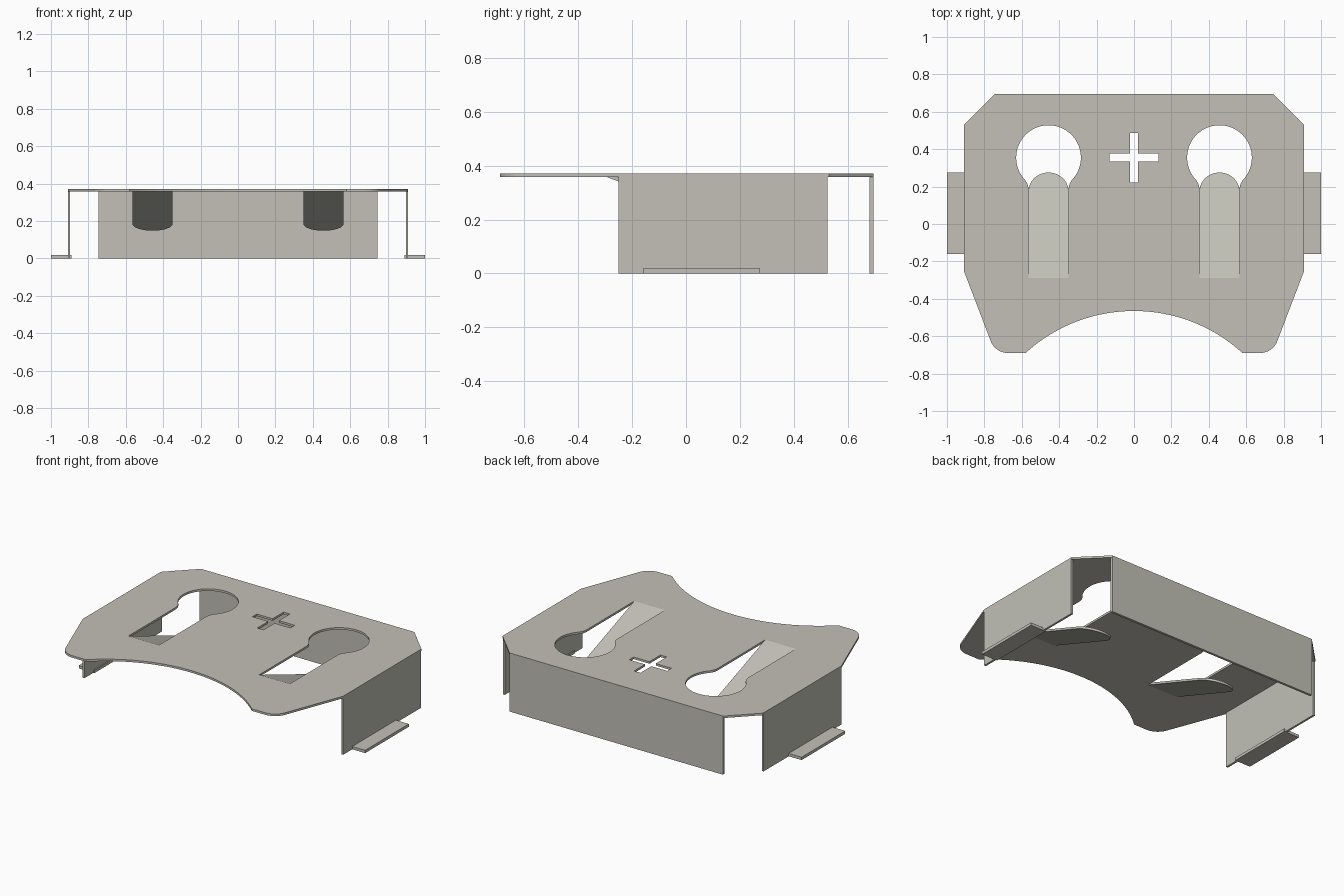
import bpy, bmesh
from math import sin, cos, pi, atan2, asin, radians

cube = bpy.data.objects.get("Cube")
if cube:
    bpy.data.objects.remove(cube, do_unlink=True)

H, T = 0.37, 0.013          # overall height, sheet thickness
SLOT_X, HOLE_Y, HOLE_R, SLOT_R, SLOT_END = 0.457, 0.355, 0.173, 0.107, -0.29

metal = bpy.data.materials.new("warm grey sheet metal")
metal.use_nodes = True
color = (0.54, 0.53, 0.47, 1)
metal.diffuse_color = color
metal.node_tree.nodes["Principled BSDF"].inputs["Base Color"].default_value = color


def arc(cx, cy, r, a0, a1, n):
    return [(cx + r * cos(a0 + (a1 - a0) * i / n),
             cy + r * sin(a0 + (a1 - a0) * i / n)) for i in range(n + 1)]


def finish(name, mesh):
    ob = bpy.data.objects.new(name, mesh)
    bpy.context.collection.objects.link(ob)
    mesh.materials.clear()
    mesh.materials.append(metal)
    return ob


def sheet(name, loops):
    """Flat sheet from an outline and holes, with its top at local z = 0."""
    cu = bpy.data.curves.new(name + "_outline", 'CURVE')
    cu.dimensions = '2D'
    cu.fill_mode = 'BOTH'
    cu.extrude = T / 2
    for pts in loops:
        sp = cu.splines.new('POLY')
        sp.points.add(len(pts) - 1)
        for p, (x, y) in zip(sp.points, pts):
            p.co = (x, y, 0, 1)
        sp.use_cyclic_u = True
    tmp = bpy.data.objects.new(name + "_outline", cu)
    bpy.context.collection.objects.link(tmp)
    dg = bpy.context.evaluated_depsgraph_get()
    mesh = bpy.data.meshes.new_from_object(tmp.evaluated_get(dg))
    bpy.data.objects.remove(tmp, do_unlink=True)
    bm = bmesh.new()
    bm.from_mesh(mesh)
    bmesh.ops.remove_doubles(bm, verts=bm.verts, dist=1e-5)
    bmesh.ops.translate(bm, verts=bm.verts, vec=(0, 0, -T / 2))
    bmesh.ops.recalc_face_normals(bm, faces=bm.faces)
    for f in bm.faces:
        f.smooth = False
    bm.to_mesh(mesh)
    bm.free()
    return finish(name, mesh)


def box(name, lo, hi):
    mesh = bpy.data.meshes.new(name)
    bm = bmesh.new()
    bmesh.ops.create_cube(bm, size=1)
    for v in bm.verts:
        v.co = [l + (h - l) * (c + 0.5) for l, h, c in zip(lo, hi, v.co)]
    bm.to_mesh(mesh)
    bm.free()
    return finish(name, mesh)


# Top plate outline: right half, mirrored, with the front scoop
fillet = arc(0.673, -0.59, 0.1, radians(-20), -pi / 2, 8)
half = [(0.745, 0.695), (0.91, 0.53), (0.91, -0.25)] + fillet
scoop_r, scoop_y = 0.86, -1.325
s = asin(0.58 / scoop_r)
scoop = arc(0, scoop_y, scoop_r, pi / 2 - s, pi / 2 + s, 40)
outline = half + scoop + [(-x, y) for x, y in reversed(half)]


# Keyhole: round hole, softened neck and straight slot
def keyhole(cx):
    a = atan2(-0.12, 0.125)
    neck = [(SLOT_R + 0.005, 0.214), (SLOT_R, 0.19), (SLOT_R, SLOT_END)]
    pts = arc(0, HOLE_Y, HOLE_R, pi - a, a, 48)
    pts += neck + [(-x, y) for x, y in reversed(neck)]
    return [(cx + x, y) for x, y in pts]


# Plus-shaped cut-out
w, l = 0.022, 0.132
quarter = [(l, -w), (l, w), (w, w)]
plus = []
for k in range(4):
    c, n = round(cos(k * pi / 2)), round(sin(k * pi / 2))
    plus += [(x * c - y * n, HOLE_Y + x * n + y * c) for x, y in quarter]

plate = sheet("top_plate", [outline, keyhole(-SLOT_X), keyhole(SLOT_X), plus])
plate.location.z = H

# Back wall
box("back_wall", (-0.745, 0.695 - T - 0.002, 0), (0.745, 0.695, H - 0.001))

for side, sx in (("left", 1), ("right", -1)):
    # Bent-down tongue with a rounded tip
    length = 0.603
    shape = [(-SLOT_R, 0), (SLOT_R, 0)] + arc(0, length - SLOT_R, SLOT_R, 0, pi, 24)
    tongue = sheet(side + "_tongue", [shape])
    tongue.rotation_euler.x = radians(-20.4)
    tongue.location = (sx * SLOT_X, SLOT_END, H)

    # Side wall and its mounting foot
    xs = sorted((sx * (0.91 - T), sx * 0.91))
    box(side + "_wall", (xs[0], -0.25, 0), (xs[1], 0.525, H - 0.001))
    xs = sorted((sx * 0.89, sx * 1.0))
    box(side + "_foot", (xs[0], -0.16, 0), (xs[1], 0.275, 0.018))
